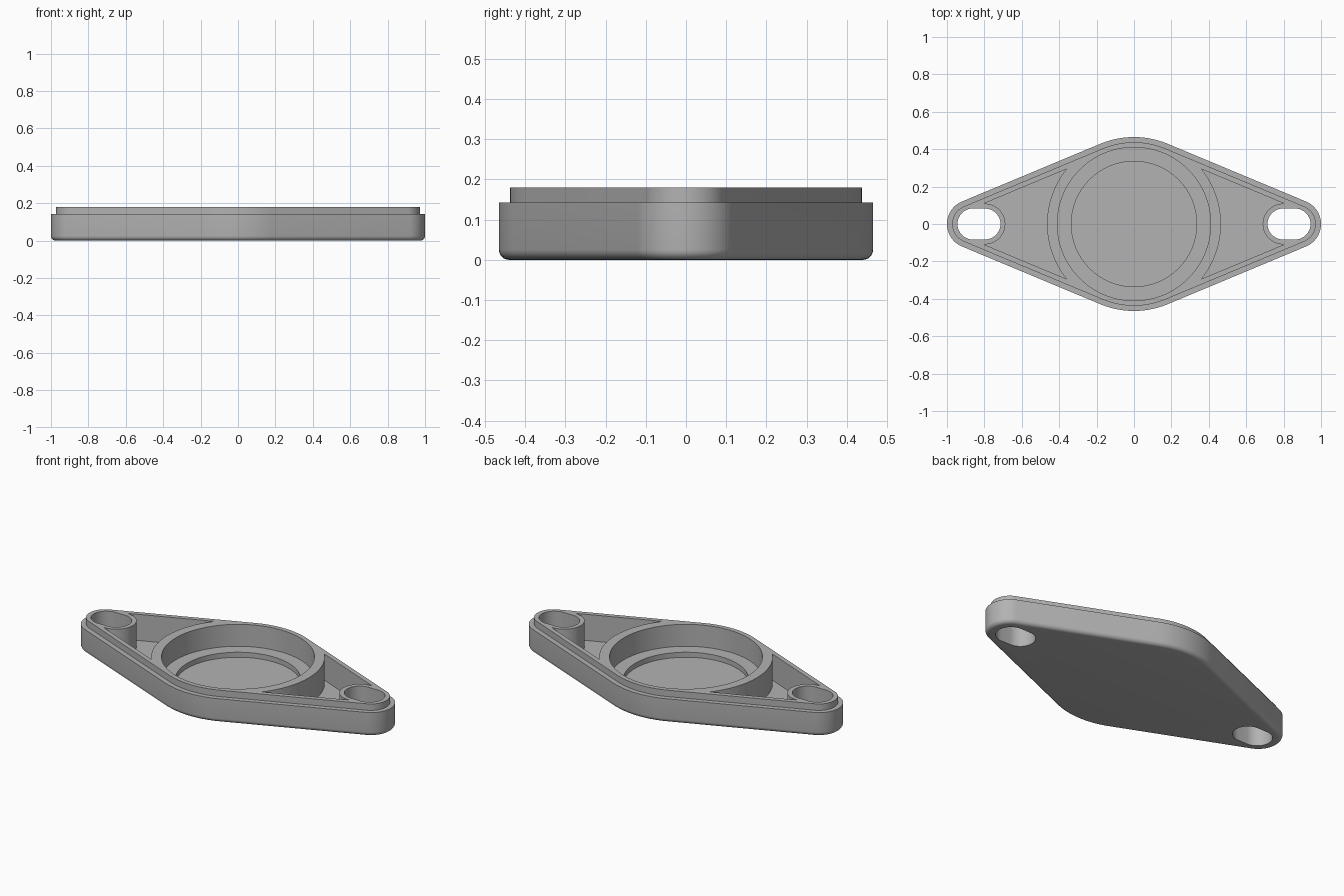
import bpy
import bmesh
from math import acos, cos, sin, pi, radians

if "Cube" in bpy.data.objects:
    bpy.data.objects.remove(bpy.data.objects["Cube"], do_unlink=True)

# Main dimensions
MID_R, END_R, END_X = 0.465, 0.13, 0.87
TANGENT = acos((MID_R - END_R) / END_X)
LIP_INSET, WALL = 0.028, 0.055
STEP_Z, TOP_Z = 0.142, 0.18
FILLET = 0.025
SLOT_IN, SLOT_OUT, SLOT_R, BOSS_R = 0.797, 0.861, 0.083, 0.109
POCKET_Z, LEDGE_Z, RECESS_Z = 0.025, 0.05, 0.02

grey = bpy.data.materials.new("plain grey")
grey.use_nodes = True
colour = (0.45, 0.45, 0.45, 1)
grey.diffuse_color = colour
grey.node_tree.nodes["Principled BSDF"].inputs["Base Color"].default_value = colour


def arc(cx, r, start, end, n=24):
    return [(cx + r * cos(start + (end - start) * i / n),
             r * sin(start + (end - start) * i / n)) for i in range(n + 1)]


def outline(inset):
    """Rounded diamond: a large middle circle joined to two small end circles."""
    t, r, big = TANGENT, END_R - inset, MID_R - inset
    return (arc(END_X, r, -t, t) + arc(0, big, t, pi - t)
            + arc(-END_X, r, pi - t, pi + t) + arc(0, big, pi + t, 2 * pi - t))


def loft(name, sections):
    """Closed solid through (points, height) sections of equal point count."""
    bm = bmesh.new()
    rings = [[bm.verts.new((x, y, z)) for x, y in pts] for pts, z in sections]
    for low, high in zip(rings, rings[1:]):
        for i in range(len(low)):
            j = (i + 1) % len(low)
            bm.faces.new((low[i], low[j], high[j], high[i]))
    bm.faces.new(rings[0][::-1])
    bm.faces.new(rings[-1])
    bmesh.ops.recalc_face_normals(bm, faces=bm.faces)
    mesh = bpy.data.meshes.new(name)
    bm.to_mesh(mesh)
    bm.free()
    mesh.materials.append(grey)
    obj = bpy.data.objects.new(name, mesh)
    bpy.context.collection.objects.link(obj)
    return obj


def cut(body, name, points, floor):
    """Remove a straight-sided hole from the top down to the floor height."""
    tool = loft(name, [(points, floor), (points, TOP_Z + 0.1)])
    tool.hide_render = True
    mod = body.modifiers.new(name, "BOOLEAN")
    mod.operation, mod.solver, mod.object = "DIFFERENCE", "EXACT", tool
    bpy.context.view_layer.objects.active = body
    bpy.ops.object.modifier_apply(modifier=name)
    bpy.data.objects.remove(tool, do_unlink=True)


# Flange body with rounded bottom edge and stepped lip
sections = []
for i in range(7):
    a = i / 6 * pi / 2
    sections.append((outline(FILLET * (1 - sin(a))), FILLET * (1 - cos(a))))
sections += [(outline(0), STEP_Z), (outline(LIP_INSET), STEP_Z),
             (outline(LIP_INSET), TOP_Z)]
flange = loft("flange_body", sections)

# Round well and its deeper recess
for name, r, floor in (("well", 0.41, LEDGE_Z), ("recess", 0.335, RECESS_Z)):
    cut(flange, name, arc(0, r, 0, 2 * pi, 96)[:-1], floor)

# Side pockets around the bosses, and bolt slots through the ends
corner = TANGENT - acos((MID_R - WALL) / MID_R)
corner_x = (MID_R - WALL - BOSS_R * sin(TANGENT)) / cos(TANGENT)
pocket = (arc(0, MID_R, corner, -corner, 40) + [(corner_x, -BOSS_R)]
          + arc(SLOT_IN, BOSS_R, -pi / 2, -3 * pi / 2) + [(corner_x, BOSS_R)])
slot = (arc(SLOT_OUT, SLOT_R, -pi / 2, pi / 2)
        + arc(SLOT_IN, SLOT_R, pi / 2, 3 * pi / 2))
for side in (1, -1):
    cut(flange, "pocket", [(side * x, y) for x, y in pocket], POCKET_Z)
    cut(flange, "slot", [(side * x, y) for x, y in slot], -0.1)

# Smooth curved walls, crisp edges
bpy.ops.object.select_all(action="DESELECT")
flange.select_set(True)
bpy.context.view_layer.objects.active = flange
bpy.ops.object.shade_smooth_by_angle(angle=radians(30))
